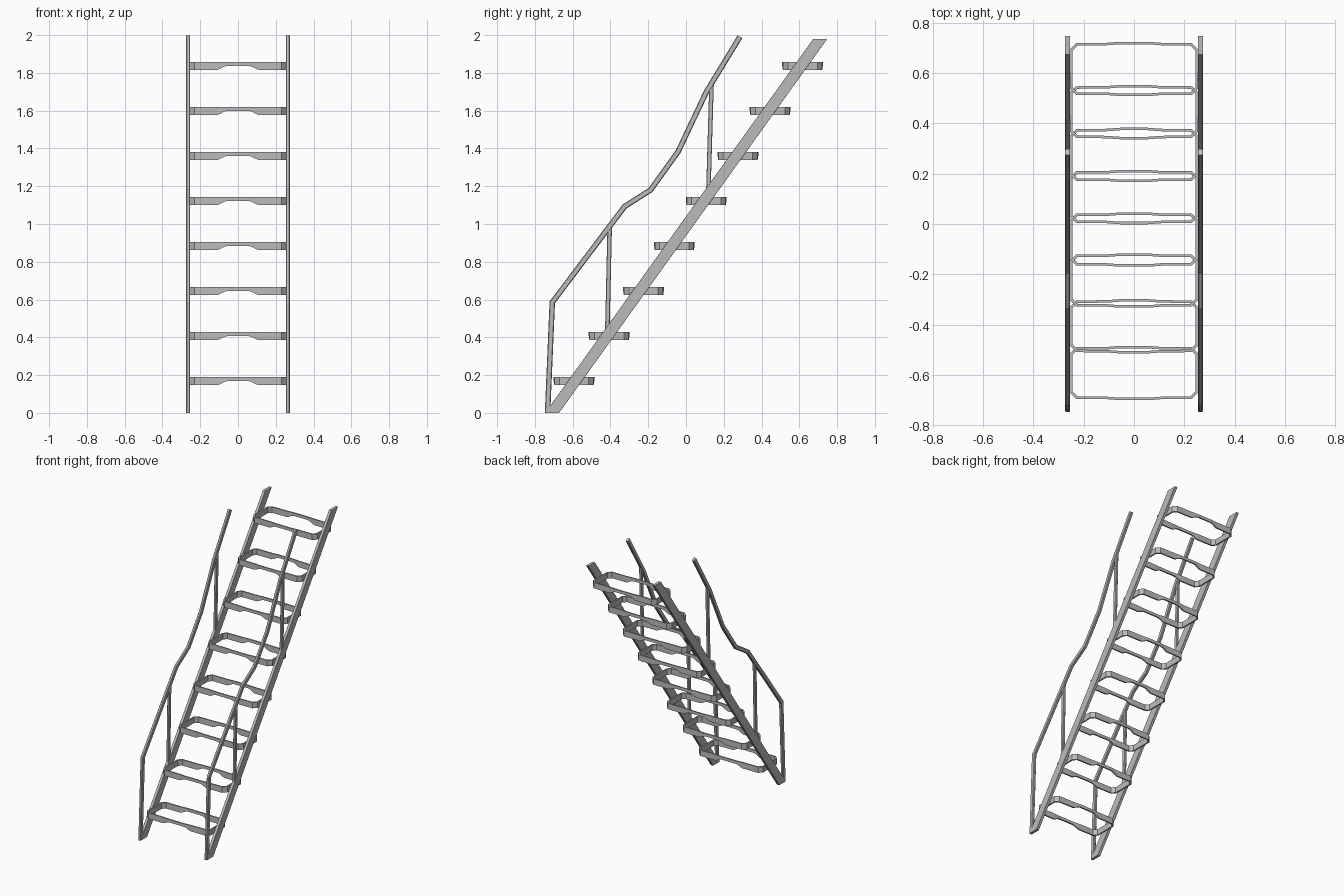
import bpy, bmesh, math
from mathutils import Vector

cube = bpy.data.objects.get("Cube")
if cube:
    bpy.data.objects.remove(cube, do_unlink=True)

# Single painted metal colour
metal = bpy.data.materials.new("grey metal")
metal.use_nodes = True
GREY = (0.5, 0.5, 0.5, 1)
metal.diffuse_color = GREY
metal.node_tree.nodes["Principled BSDF"].inputs["Base Color"].default_value = GREY

RAIL_X = 0.264


def finish(name, bm):
    bmesh.ops.recalc_face_normals(bm, faces=bm.faces)
    mesh = bpy.data.meshes.new(name)
    bm.to_mesh(mesh)
    bm.free()
    mesh.materials.append(metal)
    bpy.context.collection.objects.link(bpy.data.objects.new(name, mesh))


def bridge(bm, a, b):
    n = len(a)
    for i in range(n):
        j = (i + 1) % n
        bm.faces.new((a[i], a[j], b[j], b[i]))


def bar(half_x, half_n, cut):
    """Rectangular bar section with small chamfered corners."""
    corner = [(half_x, half_n - cut), (half_x - cut, half_n)]
    half = corner + [(-px, pn) for px, pn in reversed(corner)]
    return half + [(-px, -pn) for px, pn in half]


def sweep(name, x, path, section, level_ends=False):
    """Sweep a section along a (y, z) path with mitred bends."""
    bm = bmesh.new()
    pts = [Vector(p) for p in path]
    rings = []
    for i, p in enumerate(pts):
        before = (p - pts[i - 1]).normalized() if i else None
        after = (pts[i + 1] - p).normalized() if i < len(pts) - 1 else None
        before, after = before or after, after or before
        tangent = (before + after).normalized()
        across = Vector((-tangent.y, tangent.x)) / tangent.dot(after)
        if level_ends:
            across = Vector((-1, 0))
        rings.append([bm.verts.new((x + sx, p.x + across.x * sn,
                                    max(0, p.y + across.y * sn)))
                      for sx, sn in section])
    for a, b in zip(rings, rings[1:]):
        bridge(bm, a, b)
    bm.faces.new(rings[0])
    bm.faces.new(rings[-1])
    finish(name, bm)


# Stringers, handrails and posts on both sides
handrail = [(-.733, 0), (-.708, .585), (-.325, 1.093), (-.188, 1.18),
            (-.042, 1.383), (.108, 1.70), (.286, 1.992)]
for side, label in ((1, "left"), (-1, "right")):
    x = side * RAIL_X
    sweep(label + "_stringer", x, [(-.709, 0), (.711, 1.98)],
          bar(.010, .037, .001), True)
    sweep(label + "_handrail", x, handrail, bar(.010, .0145, .004))
    sweep(label + "_lower_post", x, [(-.417, .42), (-.404, .98)], bar(.009, .012, .003))
    sweep(label + "_upper_post", x, [(.118, 1.16), (.135, 1.735)], bar(.009, .012, .003))

# Step frames: chamfered band loops, notched and slightly bowed front and back
STEP_H = .042
NOTCH = [(.108, .001, 0), (.095, .002, .005), (.07, .004, .018), (.055, .005, .021)]


def step_loop(half_x, half_y, chamfer):
    edge = [(half_x, half_y - chamfer, 0), (half_x - chamfer, half_y, 0)]
    edge += [(nx, half_y + bow, rise) for nx, bow, rise in NOTCH]
    back = edge + [(-px, py, r) for px, py, r in reversed(edge)]
    return back + [(-px, -py, r) for px, py, r in back]


def step(name, y, z):
    bm = bmesh.new()
    loops = []
    for outline in (step_loop(.255, .103, .025), step_loop(.245, .093, .021)):
        low = [bm.verts.new((px, y + py, z + r)) for px, py, r in outline]
        high = [bm.verts.new((px, y + py, z + STEP_H)) for px, py, r in outline]
        loops.append((low, high))
    (low_out, high_out), (low_in, high_in) = loops
    bridge(bm, low_out, high_out)
    bridge(bm, high_out, high_in)
    bridge(bm, high_in, low_in)
    bridge(bm, low_in, low_out)
    finish(name, bm)


STEP_Y = (-.593, -.407, -.225, -.062, .107, .275, .445, .617)
for i, y in enumerate(STEP_Y):
    step("step_%d" % (i + 1), y, .147 + i * .2385)
